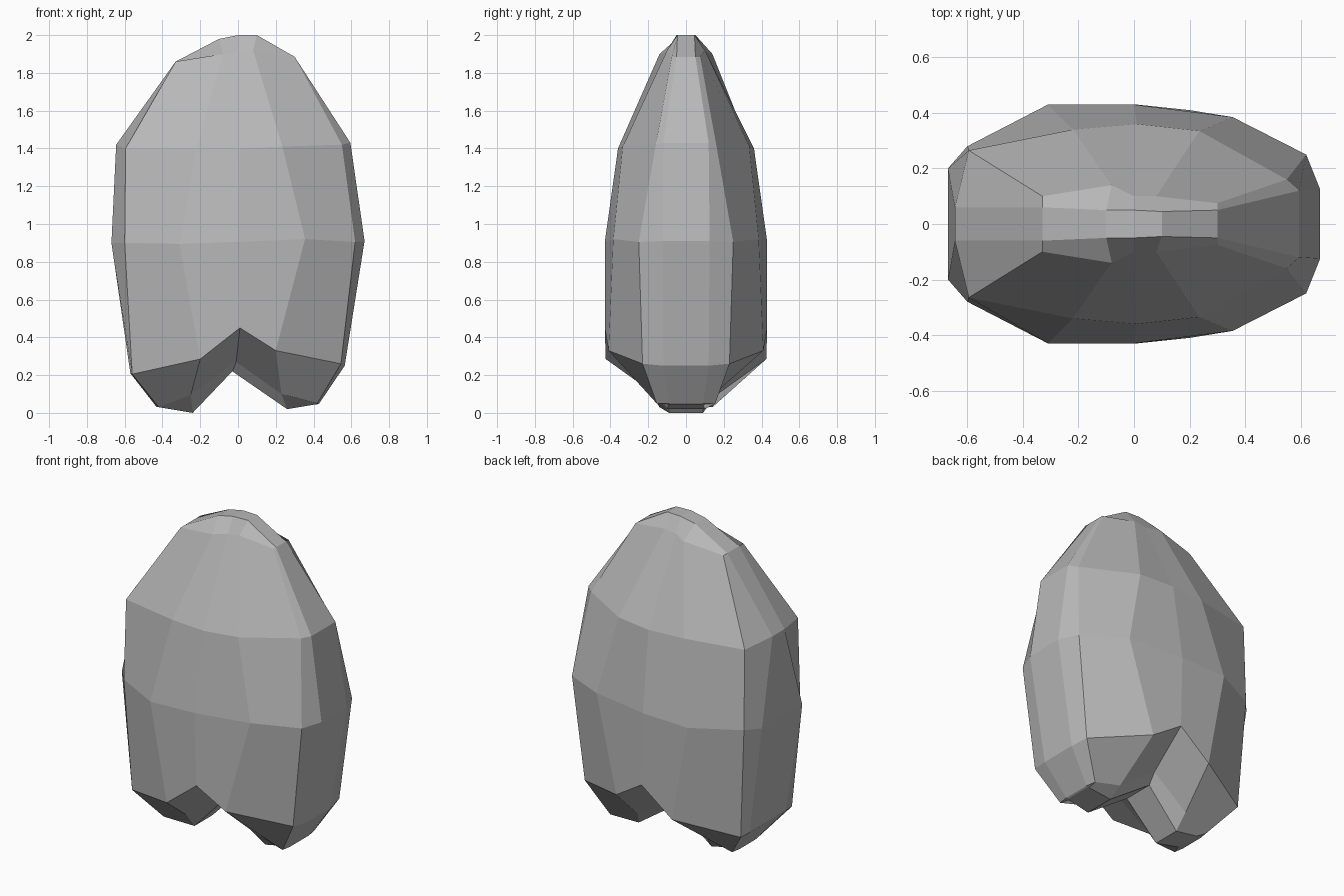
import bpy, bmesh

# Each row runs left to right along the front half: (x, depth, z)
crown = [
    [(-.33, .06, 1.86), (-.33, .06, 1.86), (-.10, .05, 1.98), (0, .05, 2.0),
     (.10, .045, 2.0), (.30, .05, 1.885), (.30, .05, 1.885)],
    [(-.33, .06, 1.86), (-.33, .10, 1.86), (-.08, .14, 1.90), (0, .10, 1.91),
     (.08, .10, 1.92), (.30, .075, 1.885), (.30, .05, 1.885)],
]
body = [
    [(-.645, .06, 1.42), (-.595, .265, 1.40), (-.22, .34, 1.40), (.01, .36, 1.40),
     (.235, .335, 1.41), (.55, .16, 1.42), (.595, .12, 1.43)],
    [(-.67, .20, .90), (-.60, .28, .90), (-.31, .43, .895), (0, .43, .905),
     (.355, .385, .92), (.62, .25, .905), (.67, .125, .91)],
    [(-.57, .18, .21), (-.56, .255, .205), (-.20, .425, .285), (.01, .43, .45),
     (.20, .41, .33), (.545, .23, .26), (.565, .12, .25)],
]
roots = [
    [(-.43, .08, .03), (-.42, .14, .03), (-.25, .16, .095), (-.01, .17, .27),
     (.23, .15, .10), (.42, .155, .05), (.43, .09, .05)],
    [(-.40, .07, .03), (-.40, .08, .03), (-.24, .09, 0), (-.03, .10, .22),
     (.26, .10, .02), (.41, .09, .045), (.42, .08, .045)],
]

grey = bpy.data.materials.new("light grey")
grey.diffuse_color = (.48, .48, .48, 1)


def mirrored_shell(name, rows):
    """Loft closed rings mirrored front to back, bridging both ends."""
    bm = bmesh.new()
    rings = []
    for row in rows:
        front = [bm.verts.new((x, -y, z)) for x, y, z in row]
        back = [bm.verts.new((x, y, z)) for x, y, z in row]
        rings.append(front + back[::-1])
    n = len(rings[0])
    for upper, lower in zip(rings, rings[1:]):
        for i in range(n):
            j = (i + 1) % n
            bm.faces.new((upper[i], lower[i], lower[j], upper[j]))
    # Ridge strip on top and notched strip underneath
    for ring in (rings[0], rings[-1]):
        for i in range(n // 2 - 1):
            bm.faces.new((ring[i], ring[i + 1], ring[n - 2 - i], ring[n - 1 - i]))
    bmesh.ops.remove_doubles(bm, verts=bm.verts, dist=.0005)
    bmesh.ops.recalc_face_normals(bm, faces=bm.faces)
    mesh = bpy.data.meshes.new(name)
    bm.to_mesh(mesh)
    bm.free()
    mesh.materials.append(grey)
    obj = bpy.data.objects.new(name, mesh)
    bpy.context.collection.objects.link(obj)
    return obj


mirrored_shell("faceted_body", crown + body + roots)
